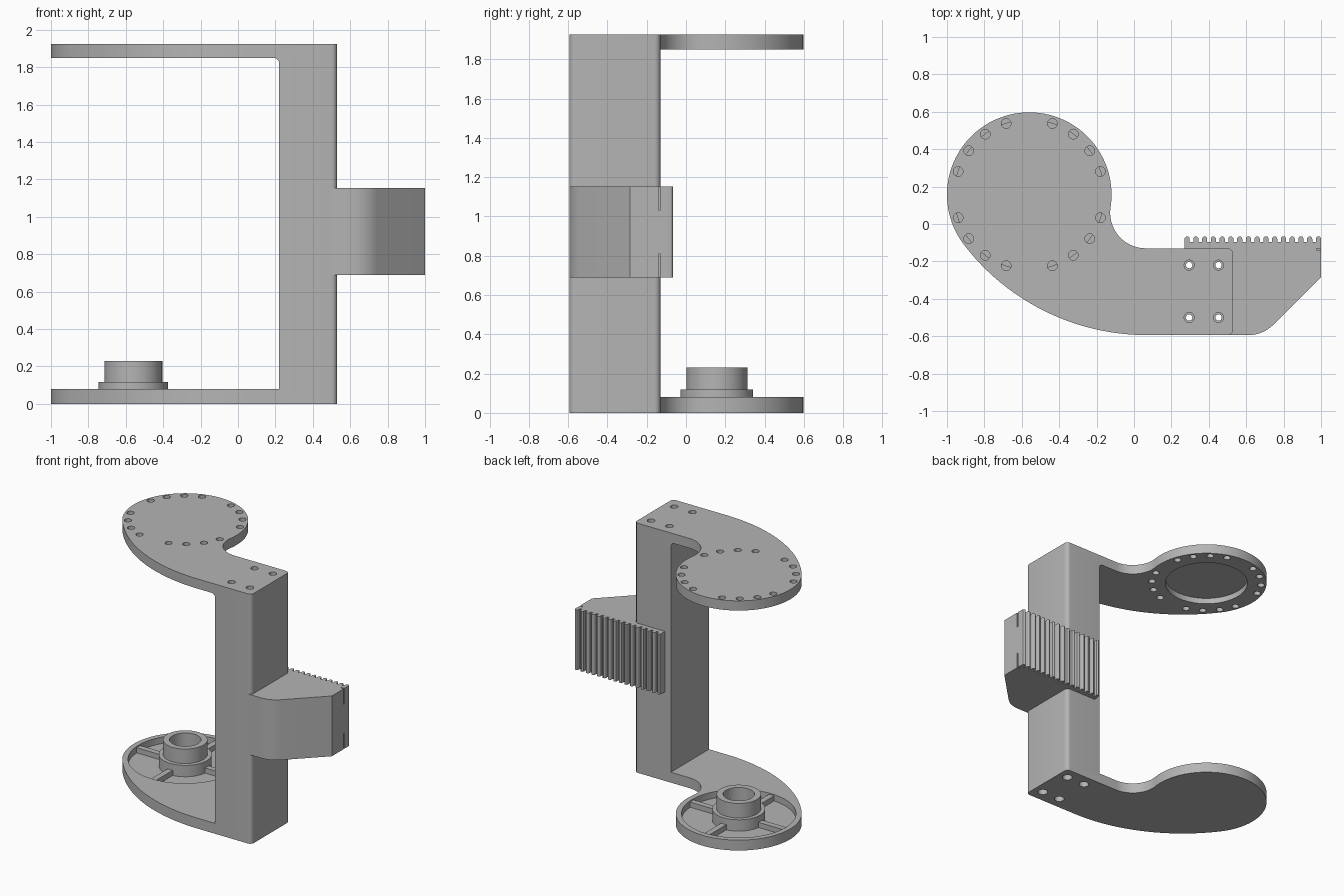
import bpy, bmesh, math
from mathutils import Vector

if "Cube" in bpy.data.objects:
    bpy.data.objects.remove(bpy.data.objects["Cube"])

grey = bpy.data.materials.new("plain grey")
grey.use_nodes = True
GREY = (0.46, 0.46, 0.46, 1)
grey.diffuse_color = GREY
grey.node_tree.nodes["Principled BSDF"].inputs["Base Color"].default_value = GREY

HEIGHT, PLATE = 1.925, 0.08
DISC = Vector((-0.56, 0.157))
DISC_R = 0.44
FRONT, BACK, RIGHT, INNER = -0.594, -0.13, 0.53, 0.22


def arc(c, r, a0, a1, n):
    """Points along an arc, angles in radians."""
    return [(c[0] + r * math.cos(a0 + (a1 - a0) * i / n),
             c[1] + r * math.sin(a0 + (a1 - a0) * i / n)) for i in range(n + 1)]


def rounded(corners, n=8):
    """Polygon from (x, y, radius) corners."""
    out = []
    for i, (x, y, r) in enumerate(corners):
        p = Vector((x, y))
        if r == 0:
            out.append((x, y))
            continue
        a = (Vector(corners[i - 1][:2]) - p).normalized()
        b = (Vector(corners[(i + 1) % len(corners)][:2]) - p).normalized()
        half = a.angle(b) / 2
        c = p + (a + b).normalized() * r / math.sin(half)
        u = p + a * r / math.tan(half) - c
        v = p + b * r / math.tan(half) - c
        a0 = math.atan2(u.y, u.x)
        turn = (math.atan2(v.y, v.x) - a0 + math.pi) % (2 * math.pi) - math.pi
        out += arc(c, r, a0, a0 + turn, n)
    return out


def prism(name, outline, lo, hi, axis="z"):
    """Extrude an outline along z, or an xz outline along y."""
    bm = bmesh.new()
    place = (lambda p, h: (p[0], p[1], h)) if axis == "z" else (lambda p, h: (p[0], h, p[1]))
    face = bm.faces.new([bm.verts.new(place(p, lo)) for p in outline])
    top = bmesh.ops.extrude_face_region(bm, geom=[face])["geom"]
    move = (0, 0, hi - lo) if axis == "z" else (0, hi - lo, 0)
    bmesh.ops.translate(bm, vec=move, verts=[v for v in top if isinstance(v, bmesh.types.BMVert)])
    bmesh.ops.recalc_face_normals(bm, faces=bm.faces)
    mesh = bpy.data.meshes.new(name)
    bm.to_mesh(mesh)
    bm.free()
    ob = bpy.data.objects.new(name, mesh)
    bpy.context.collection.objects.link(ob)
    mesh.materials.append(grey)
    return ob


def disc(name, c, r, lo, hi, n=64):
    return prism(name, arc(c, r, 0, 2 * math.pi, n)[:-1], lo, hi)


def box(name, x0, x1, y0, y1, lo, hi):
    return prism(name, [(x0, y0), (x1, y0), (x1, y1), (x0, y1)], lo, hi)


def cut(ob, cutters):
    for c in cutters:
        m = ob.modifiers.new("cut", "BOOLEAN")
        m.operation, m.solver, m.object = "DIFFERENCE", "EXACT", c
        bpy.context.view_layer.objects.active = ob
        bpy.ops.object.modifier_apply(modifier=m.name)
        bpy.data.objects.remove(c)


def smooth(ob):
    bpy.ops.object.select_all(action="DESELECT")
    ob.select_set(True)
    bpy.context.view_layer.objects.active = ob
    bpy.ops.object.shade_smooth_by_angle(angle=math.radians(30))


# Frame outline: disc, sweeping front curve, rounded column end, concave neck
neck_r = 0.19
neck = Vector((DISC.x + math.sqrt((DISC_R + neck_r) ** 2 - (BACK + neck_r - DISC.y) ** 2), BACK + neck_r))
sweep_x = 0.07
rise, run = DISC.y - FRONT, sweep_x - DISC.x
sweep_r = (run ** 2 + rise ** 2 - DISC_R ** 2) / (2 * (rise - DISC_R))
sweep = Vector((sweep_x, FRONT + sweep_r))
to_neck, to_disc = neck - DISC, DISC - sweep
a_neck = math.atan2(to_neck.y, to_neck.x)
a_sweep = math.atan2(to_disc.y, to_disc.x) + 2 * math.pi
er = 0.03
outline = (arc(DISC, DISC_R, a_neck, a_sweep, 64)
           + arc(sweep, sweep_r, a_sweep, 1.5 * math.pi, 24)[1:]
           + arc((RIGHT - er, FRONT + er), er, -math.pi / 2, 0, 6)
           + arc((RIGHT - er, BACK - er), er, 0, math.pi / 2, 6)
           + arc(neck, neck_r, -math.pi / 2, a_neck - math.pi, 16)[:-1])
frame = prism("frame", outline, 0, HEIGHT)

# Opening between the plates, with a small fillet under the top plate
gap = rounded([(-1.2, PLATE, 0), (INNER, PLATE, 0), (INNER, HEIGHT - PLATE + 0.005, 0.03),
               (-1.2, HEIGHT - PLATE + 0.005, 0)])
cutters = [prism("gap", gap, -1, 1, "y"),
           disc("lower_recess", DISC, 0.4, 0.03, 0.2),
           disc("upper_recess", DISC, 0.3, 1.6, HEIGHT - 0.03)]

# Ring of screw holes in the top plate
for i in range(20):
    if i % 5:
        a = math.radians(18 * i)
        c = DISC + Vector((math.cos(a), math.sin(a))) * 0.4
        cutters.append(disc("screw_hole", c, 0.026, 1.7, 2.1, 20))

# Counterbored bolt holes along the column
for x in (0.295, 0.452):
    for y in (-0.22, -0.5):
        cutters += [disc("bolt_hole", (x, y), 0.017, -0.1, 2.1, 16),
                    disc("top_counterbore", (x, y), 0.027, HEIGHT - 0.06, 2.1, 20),
                    disc("bottom_counterbore", (x, y), 0.036, -0.1, 0.08, 20)]
cut(frame, cutters)
smooth(frame)

# Bearing hub: stepped tube on the lower plate
bore = 0.11
for name, r, lo, hi in (("hub_collar", 0.185, 0.03, 0.118), ("hub_tube", 0.155, 0.03, 0.23)):
    hub = disc(name, DISC, r, lo, hi)
    cut(hub, [disc("bore", DISC, bore if name == "hub_tube" else 0.15, 0, 0.4)])
    smooth(hub)

# Four ribs from hub to rim
for i, (dx, dy) in enumerate(((1, 0), (0, 1), (-1, 0), (0, -1))):
    w, a, b = 0.022, 0.17, 0.405
    xs = sorted((DISC.x + dx * a - abs(dy) * w, DISC.x + dx * b + abs(dy) * w))
    ys = sorted((DISC.y + dy * a - abs(dx) * w, DISC.y + dy * b + abs(dx) * w))
    if dx:
        ys = [DISC.y - w, DISC.y + w]
    else:
        xs = [DISC.x - w, DISC.x + w]
    box("rib_%d" % i, *xs, *ys, 0.03, 0.07)

# Side block with chamfered front corner and two thin slots in its end
LO, HI = 0.688, 1.153
block = prism("side_block", rounded([(RIGHT - er, FRONT, 0), (0.69, FRONT, 0.19), (1, -0.284, 0),
                                     (1, BACK, 0), (RIGHT - er, BACK, 0)]), LO, HI)
cut(block, [box("slot", 0.975, 1.1, -0.14, -0.125, z0, z1)
            for z0, z1 in ((0.6, LO + 0.12), (HI - 0.12, 1.3))])
smooth(block)

# Toothed rack on the back: rounded teeth along one comb profile
X0, COUNT, TW, ROOT, TIP = 0.27, 16, 0.028, -0.097, -0.066
pitch = (1 - X0 - TW) / (COUNT - 1)
comb = [(1, BACK), (X0, BACK)]
for i in range(COUNT):
    x = X0 + i * pitch
    comb += [(x, ROOT)] + arc((x + TW / 2, TIP - TW / 2), TW / 2, math.pi, 0, 6) + [(x + TW, ROOT)]
smooth(prism("toothed_rack", comb, LO, HI))
